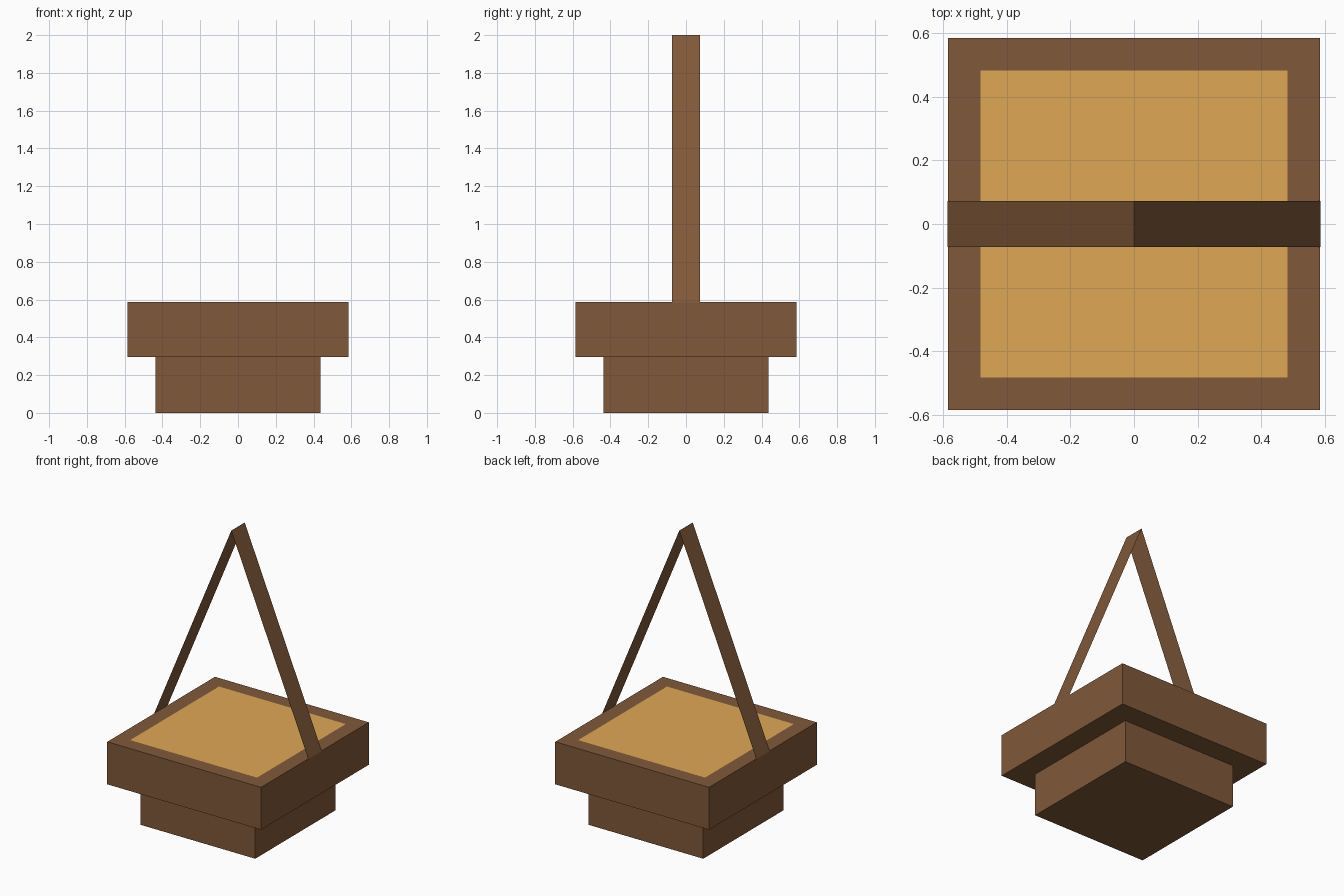
import bpy, bmesh

if "Cube" in bpy.data.objects:
    bpy.data.objects.remove(bpy.data.objects["Cube"])


def material(name, rgb):
    m = bpy.data.materials.new(name)
    m.diffuse_color = (*rgb, 1.0)
    m.use_nodes = True
    m.node_tree.nodes["Principled BSDF"].inputs["Base Color"].default_value = m.diffuse_color
    return m


BROWN = material("brown wood", (0.216, 0.098, 0.041))
GOLD = material("golden filling", (0.738, 0.392, 0.091))


def add_object(name, bm, *mats):
    mesh = bpy.data.meshes.new(name)
    bm.to_mesh(mesh)
    bm.free()
    for m in mats:
        mesh.materials.append(m)
    obj = bpy.data.objects.new(name, mesh)
    bpy.context.collection.objects.link(obj)
    return obj


def box(half, z0, z1):
    bm = bmesh.new()
    bmesh.ops.create_cube(bm, size=1)
    for v in bm.verts:
        v.co.x *= half * 2
        v.co.y *= half * 2
        v.co.z = z1 if v.co.z > 0 else z0
    return bm


# narrow base
add_object("basket_base", box(0.437, 0, 0.295), BROWN)

# wide upper body, with the filling inset flush in its top face
bm = box(0.585, 0.295, 0.587)
top = max(bm.faces, key=lambda f: f.calc_center_median().z)
bmesh.ops.inset_region(bm, faces=[top], thickness=0.145)
top.material_index = 1
add_object("basket_body", bm, BROWN, GOLD)

# pointed carrying handle: a flat strap folded at the peak
bm = bmesh.new()
profile = [(-0.587, 0.585), (0, 2.0), (0.587, 0.585)]
pairs = [[bm.verts.new((x, y, z)) for y in (-0.073, 0.073)] for x, z in profile]
for (a, b), (c, d) in zip(pairs, pairs[1:]):
    bm.faces.new((a, c, d, b))
bm.normal_update()
if any(f.normal.z < 0 for f in bm.faces):
    bmesh.ops.reverse_faces(bm, faces=bm.faces[:])
add_object("handle", bm, BROWN)
